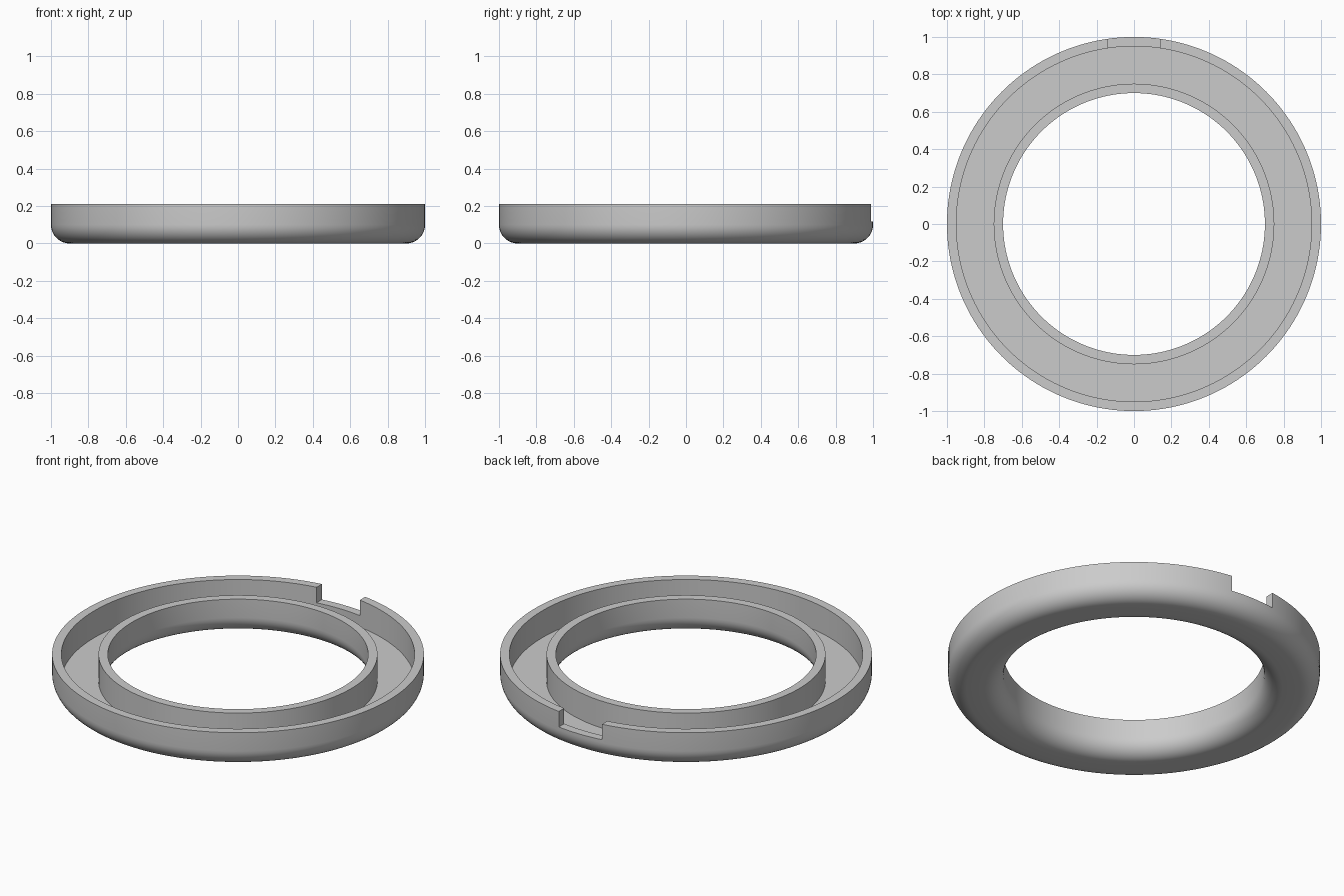
import bpy, bmesh, math
from mathutils import Vector

cube = bpy.data.objects.get("Cube")
if cube:
    bpy.data.objects.remove(cube, do_unlink=True)

R_IN, R_OUT, WALL, HEIGHT, FLOOR, FILLET = 0.70, 1.0, 0.05, 0.21, 0.05, 0.1
SEGMENTS, ARC_STEPS = 160, 10

grey = bpy.data.materials.new("light_grey")
grey.use_nodes = True
colour = (0.6, 0.6, 0.6, 1)
grey.diffuse_color = colour
grey.node_tree.nodes["Principled BSDF"].inputs["Base Color"].default_value = colour


def fillet(centre_r, start):
    """Quarter arc of the rounded underside, running anticlockwise."""
    for i in range(ARC_STEPS + 1):
        a = start + math.pi / 2 * i / ARC_STEPS
        yield (centre_r + FILLET * math.cos(a), FILLET + FILLET * math.sin(a))


# Channel cross-section: rounded underside, two thin walls and a flat floor
profile = [*fillet(R_IN + FILLET, math.pi), *fillet(R_OUT - FILLET, math.pi * 1.5),
           (R_OUT, HEIGHT), (R_OUT - WALL, HEIGHT), (R_OUT - WALL, FLOOR),
           (R_IN + WALL, FLOOR), (R_IN + WALL, HEIGHT), (R_IN, HEIGHT)]

# Sweep the section around the z axis
bm = bmesh.new()
rings = []
for s in range(SEGMENTS):
    a = 2 * math.pi * s / SEGMENTS
    rings.append([bm.verts.new((r * math.cos(a), r * math.sin(a), z)) for r, z in profile])
for s in range(SEGMENTS):
    here, there = rings[s], rings[(s + 1) % SEGMENTS]
    for i in range(len(profile)):
        j = (i + 1) % len(profile)
        bm.faces.new((here[i], there[i], there[j], here[j]))
bmesh.ops.recalc_face_normals(bm, faces=bm.faces)
mesh = bpy.data.meshes.new("channel_ring")
bm.to_mesh(mesh)
bm.free()
ring = bpy.data.objects.new("channel_ring", mesh)
bpy.context.collection.objects.link(ring)
mesh.materials.append(grey)

# Notch through the back of the outer wall
bpy.ops.mesh.primitive_cube_add(size=1, location=(0, 0.98, 0.218))
cutter = bpy.context.object
cutter.name = "notch_cutter"
cutter.scale = (0.284, 0.2, 0.2)
cutter.hide_render = True
cutter.data.materials.append(grey)

cut = ring.modifiers.new("notch", "BOOLEAN")
cut.operation = "DIFFERENCE"
cut.solver = "EXACT"
cut.object = cutter
bpy.ops.object.select_all(action="DESELECT")
ring.select_set(True)
bpy.context.view_layer.objects.active = ring
bpy.ops.object.modifier_apply(modifier=cut.name)
bpy.data.objects.remove(cutter, do_unlink=True)
bpy.ops.object.shade_smooth_by_angle(angle=math.radians(30))
